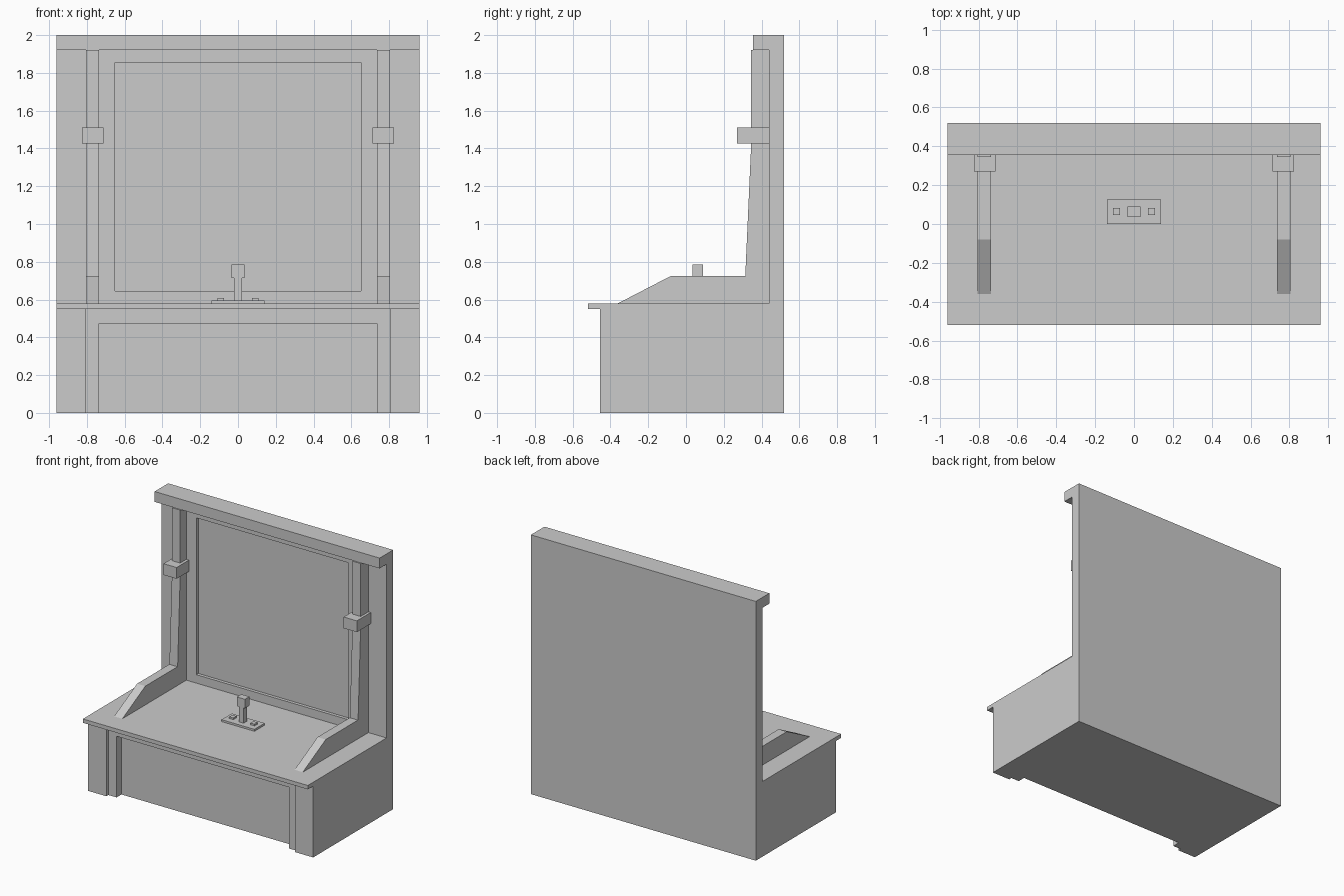
import bpy, bmesh

if "Cube" in bpy.data.objects:
    bpy.data.objects.remove(bpy.data.objects["Cube"])


def finish(name, bm, mirror):
    bmesh.ops.recalc_face_normals(bm, faces=bm.faces)
    me = bpy.data.meshes.new(name)
    bm.to_mesh(me)
    bm.free()
    ob = bpy.data.objects.new(name, me)
    bpy.context.collection.objects.link(ob)
    if mirror:
        ob.modifiers.new("Mirror", 'MIRROR').use_mirror_merge = False
    return ob


def prism(name, x0, x1, profile, mirror=False):
    """Extrude a (y, z) side profile from x0 to x1."""
    bm = bmesh.new()
    face = bm.faces.new([bm.verts.new((x0, y, z)) for y, z in profile])
    ext = bmesh.ops.extrude_face_region(bm, geom=[face])
    moved = [v for v in ext["geom"] if isinstance(v, bmesh.types.BMVert)]
    bmesh.ops.translate(bm, verts=moved, vec=(x1 - x0, 0, 0))
    # keep the starting cap so the solid is closed
    if not face.is_valid or len(bm.faces) < len(profile) + 2:
        bmesh.ops.holes_fill(bm, edges=bm.edges, sides=0)
    return finish(name, bm, mirror)


def box(name, x0, x1, y0, y1, z0, z1, mirror=False):
    return prism(name, x0, x1, [(y0, z0), (y1, z0), (y1, z1), (y0, z1)], mirror)


W = 0.96      # half width
BACK = 0.52

# Lower cabinet: recessed panel, stepped frame and corner posts
box("cabinet_body", -W, W, -0.37, BACK, 0, 0.55)
box("cabinet_corner_post", 0.805, W, -0.455, -0.37, 0, 0.55, True)
box("cabinet_frame_stile", 0.735, 0.805, -0.43, -0.37, 0, 0.55, True)
box("cabinet_frame_rail", -0.735, 0.735, -0.43, -0.37, 0.472, 0.55)

# Countertop
box("countertop", -W, W, -0.52, BACK, 0.55, 0.58)

# Back wall with side wings, framed panel and top cap
box("back_wall", -W, W, 0.445, BACK, 0.58, 1.92)
box("wall_wing", 0.805, W, 0.44, 0.445, 0.58, 1.92, True)
box("panel_frame_stile", 0.65, 0.735, 0.42, 0.445, 0.58, 1.92, True)
box("panel_frame_bottom", -0.65, 0.65, 0.42, 0.445, 0.58, 0.645)
box("panel_frame_top", -0.65, 0.65, 0.42, 0.445, 1.855, 1.92)
box("top_cap", -W, W, 0.355, BACK, 1.92, 2.0)

# Tapered pilasters, sloped arms and lamp blocks on both sides
prism("pilaster", 0.735, 0.805,
      [(0.445, 0.58), (0.31, 0.58), (0.31, 0.64), (0.345, 1.42),
       (0.345, 1.92), (0.445, 1.92)], True)
prism("counter_arm", 0.735, 0.805,
      [(-0.36, 0.58), (0.312, 0.58), (0.312, 0.725), (-0.08, 0.725)], True)
box("lamp_block", 0.713, 0.825, 0.27, 0.44, 1.425, 1.512, True)

# Faucet
box("faucet_base", -0.14, 0.14, 0.0, 0.125, 0.58, 0.595)
box("faucet_handle", 0.073, 0.108, 0.047, 0.083, 0.595, 0.608, True)
box("faucet_stem", -0.02, 0.02, 0.04, 0.08, 0.595, 0.715)
box("faucet_head", -0.034, 0.034, 0.035, 0.09, 0.715, 0.785)
